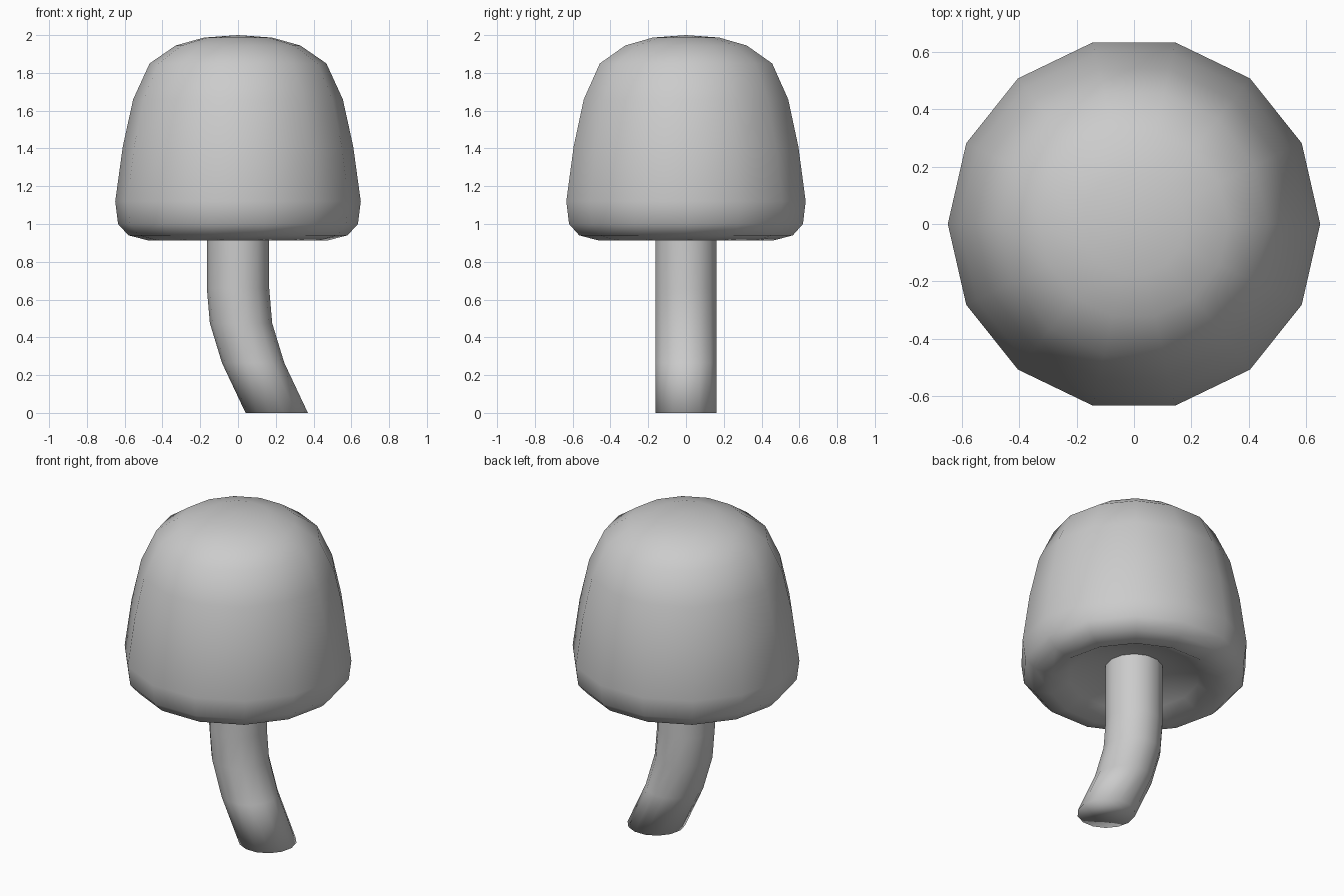
import bpy, bmesh
from math import cos, sin, tau

if "Cube" in bpy.data.objects:
    bpy.data.objects.remove(bpy.data.objects["Cube"])

SIDES = 14


def loft(name, rings, cap_start=False):
    """Join rings (centre_x, radius, z) into a smooth surface; radius 0 is a pole."""
    bm = bmesh.new()
    loops = []
    for cx, r, z in rings:
        n = 1 if r == 0 else SIDES
        loops.append([bm.verts.new((cx + r * cos(tau * i / SIDES),
                                    r * sin(tau * i / SIDES), z)) for i in range(n)])
    for a, b in zip(loops, loops[1:]):
        for i in range(SIDES):
            j = (i + 1) % SIDES
            corners = [a[i % len(a)], a[j % len(a)], b[j % len(b)], b[i % len(b)]]
            bm.faces.new(list(dict.fromkeys(corners)))
    if cap_start:
        bm.faces.new(loops[0][::-1])
    bmesh.ops.recalc_face_normals(bm, faces=bm.faces[:])
    for f in bm.faces:
        f.smooth = True
    mesh = bpy.data.meshes.new(name)
    bm.to_mesh(mesh)
    bm.free()
    obj = bpy.data.objects.new(name, mesh)
    bpy.context.collection.objects.link(obj)
    return obj


# Bell-shaped cap: hollow underside, rolled rim, tapering wall, domed top
cap_profile = [(0, 1.04), (0.20, 1.02), (0.37, 0.97), (0.475, 0.913),
               (0.58, 0.94), (0.635, 1.0), (0.65, 1.12), (0.61, 1.41),
               (0.555, 1.66), (0.468, 1.85), (0.33, 1.945), (0.18, 1.987), (0, 2.0)]
loft("mushroom_cap", [(0, r, z) for r, z in cap_profile])

# Curved stem leaning to +x at the foot
stem_path = [(0.205, 0), (0.08, 0.265), (0.016, 0.475), (0, 0.66), (0, 1.04)]
loft("mushroom_stem", [(x, 0.165, z) for x, z in stem_path], cap_start=True)
